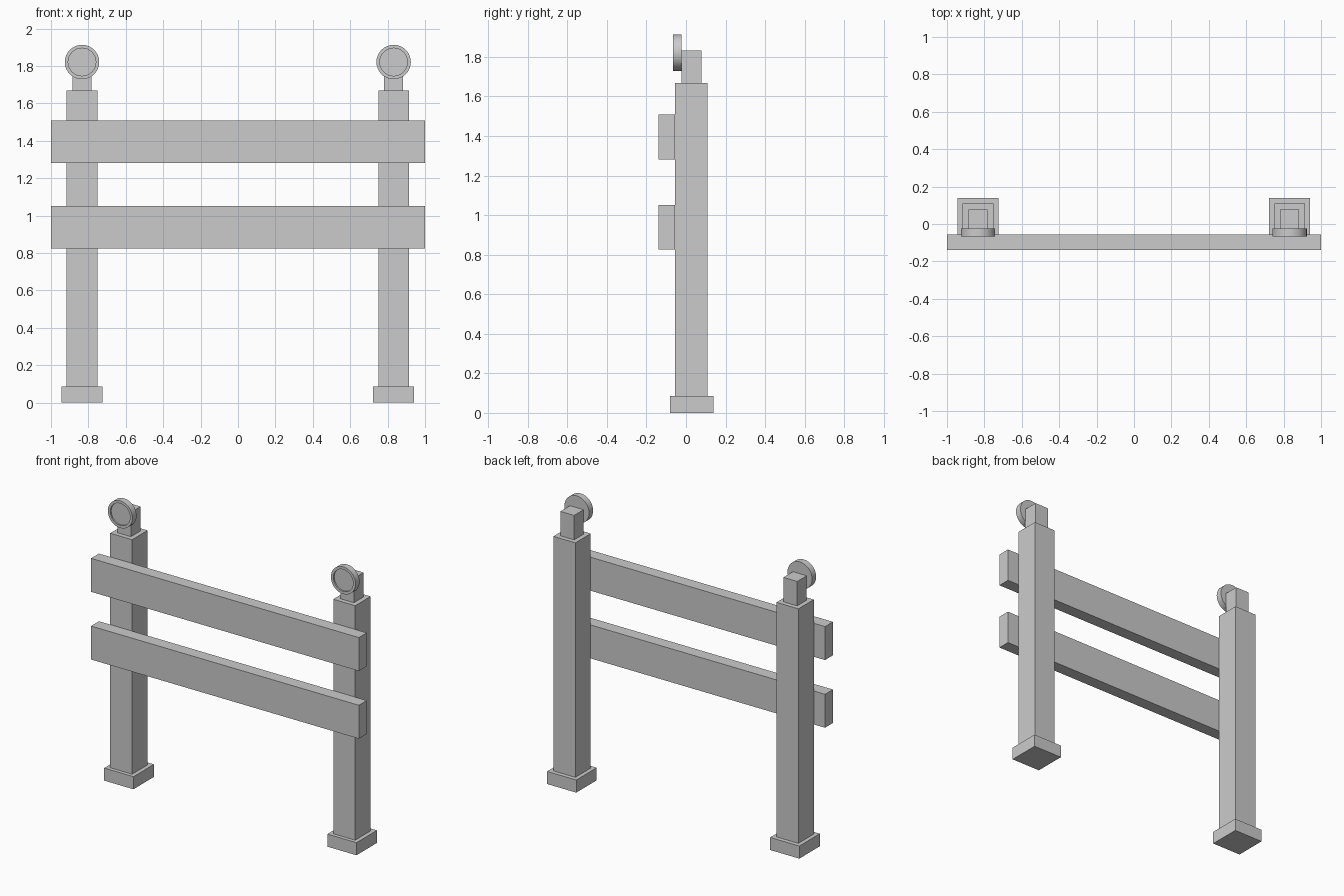
import bpy
import bmesh
from math import radians
from mathutils import Matrix, Vector

cube = bpy.data.objects.get("Cube")
if cube:
    bpy.data.objects.remove(cube, do_unlink=True)

GREY = (0.6, 0.6, 0.6, 1)
grey = bpy.data.materials.new("plain_grey")
grey.use_nodes = True
grey.diffuse_color = GREY
grey.node_tree.nodes["Principled BSDF"].inputs["Base Color"].default_value = GREY


def add_object(name, bm):
    mesh = bpy.data.meshes.new(name)
    bm.to_mesh(mesh)
    bm.free()
    mesh.materials.append(grey)
    obj = bpy.data.objects.new(name, mesh)
    bpy.context.collection.objects.link(obj)
    return obj


def box(name, low, high):
    low, high = Vector(low), Vector(high)
    place = Matrix.Translation((low + high) / 2) @ Matrix.Diagonal(high - low).to_4x4()
    bm = bmesh.new()
    bmesh.ops.create_cube(bm, size=1, matrix=place)
    return add_object(name, bm)


def square_block(name, x, y, width, bottom, top):
    h = width / 2
    return box(name, (x - h, y - h, bottom), (x + h, y + h, top))


def lamp_disc(name, x, z, radius, front, back):
    # Round lamp facing the front, with a raised rim around a sunken face
    place = Matrix.Translation((x, (front + back) / 2, z)) @ Matrix.Rotation(radians(90), 4, "X")
    bm = bmesh.new()
    bmesh.ops.create_cone(bm, cap_ends=True, segments=32, radius1=radius,
                          radius2=radius, depth=back - front, matrix=place)
    bm.normal_update()
    face = min(bm.faces, key=lambda f: f.normal.y)
    bmesh.ops.inset_region(bm, faces=[face], thickness=0.018)
    inner = bmesh.ops.extrude_face_region(bm, geom=[face])["geom"]
    bmesh.ops.delete(bm, geom=[face], context="FACES_ONLY")
    verts = [v for v in inner if isinstance(v, bmesh.types.BMVert)]
    bmesh.ops.translate(bm, verts=verts, vec=(0, 0.01, 0))
    bmesh.ops.recalc_face_normals(bm, faces=bm.faces)
    obj = add_object(name, bm)
    bpy.ops.object.select_all(action="DESELECT")
    obj.select_set(True)
    bpy.context.view_layer.objects.active = obj
    bpy.ops.object.shade_smooth_by_angle(angle=radians(30))


# Two uprights, each with foot, post, lamp bracket and lamp
POST_Y = 0.027
for side, x in (("right", -0.834), ("left", 0.832)):
    square_block(side + "_foot", x, POST_Y + 0.002, 0.218, 0, 0.085)
    square_block(side + "_post", x, POST_Y, 0.164, 0.085, 1.668)
    square_block(side + "_lamp_bracket", x, POST_Y, 0.102, 1.668, 1.833)
    lamp_disc(side + "_lamp", x, 1.821, 0.092, -0.066, -0.023)

# Horizontal boards across the front
for name, bottom in (("lower_rail", 0.825), ("upper_rail", 1.282)):
    box(name, (-1, -0.139, bottom), (1, -0.055, bottom + 0.226))
